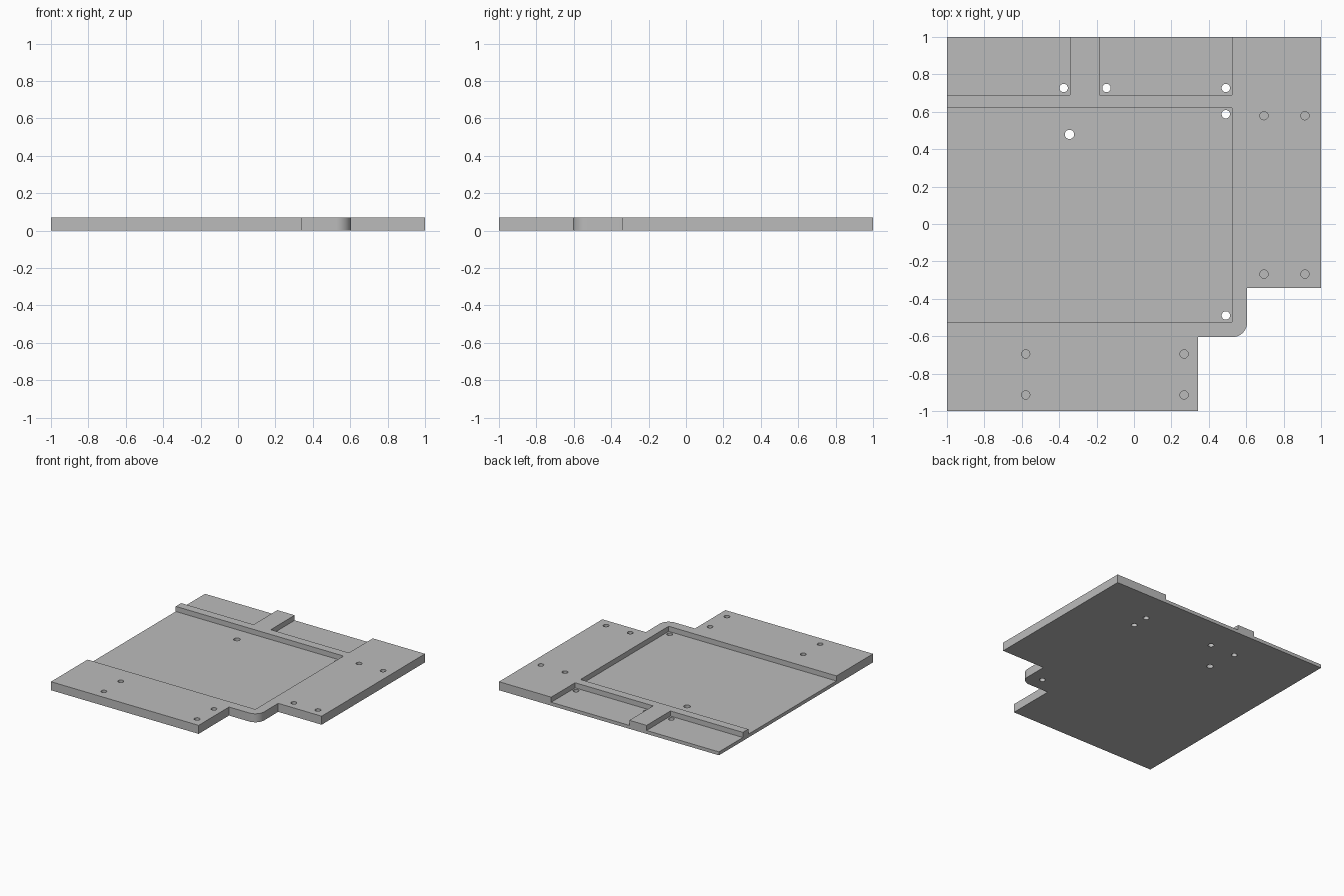
import bpy
import bmesh
from math import cos, sin, pi

cube = bpy.data.objects.get("Cube")
if cube:
    bpy.data.objects.remove(cube, do_unlink=True)

HEIGHT = 0.07
FLOOR = 0.028      # thickness left under the pockets
BLIND = 0.025      # bottom of the blind screw holes
ABOVE = 0.2        # cutters reach past the top

grey = bpy.data.materials.new("plain grey")
grey.use_nodes = True
colour = (0.5, 0.5, 0.5, 1)
grey.diffuse_color = colour
grey.node_tree.nodes["Principled BSDF"].inputs["Base Color"].default_value = colour


def add_prism(bm, outline, z0, z1):
    """Extrude a counter-clockwise outline from z0 up to z1."""
    low = [bm.verts.new((x, y, z0)) for x, y in outline]
    high = [bm.verts.new((x, y, z1)) for x, y in outline]
    bm.faces.new(low[::-1])
    bm.faces.new(high)
    n = len(outline)
    for i in range(n):
        j = (i + 1) % n
        bm.faces.new((low[i], low[j], high[j], high[i]))


def arc(cx, cy, r, start, end, steps):
    return [(cx + r * cos(start + (end - start) * i / steps),
             cy + r * sin(start + (end - start) * i / steps))
            for i in range(steps + 1)]


def make_object(name, prisms):
    bm = bmesh.new()
    for prism in prisms:
        add_prism(bm, *prism)
    mesh = bpy.data.meshes.new(name)
    bm.to_mesh(mesh)
    bm.free()
    mesh.materials.append(grey)
    obj = bpy.data.objects.new(name, mesh)
    bpy.context.collection.objects.link(obj)
    return obj


def rectangle(x0, x1, y0, y1):
    return [(x0, y0), (x1, y0), (x1, y1), (x0, y1)]


def hole(x, y, r, bottom):
    return arc(x, y, r, 0, 2 * pi, 32)[:-1], bottom, ABOVE


# Base plate with a stepped, rounded corner
corner = arc(0.525, -0.525, 0.08, -pi / 2, 0, 16)
outline = ([(-1, -1), (0.342, -1), (0.342, -0.605)] + corner
           + [(0.605, -0.342), (1, -0.342), (1, 1), (-1, 1)])
plate = make_object("base_plate", [(outline, 0, HEIGHT)])

# Pockets, open at the left and back edges
pockets = make_object("pocket_cutter", [
    (rectangle(-1.1, 0.525, -0.525, 0.62), FLOOR, ABOVE),
    (rectangle(-1.1, -0.342, 0.69, 1.1), FLOOR, ABOVE),
    (rectangle(-0.185, 0.525, 0.69, 1.1), FLOOR, ABOVE),
])

# Through holes in the pocket floors
through = [(-0.376, 0.727), (-0.147, 0.727), (0.491, 0.727),
           (0.491, 0.587), (0.491, -0.489)]
holes = [hole(x, y, 0.0225, -0.1) for x, y in through]
holes.append(hole(-0.345, 0.479, 0.025, -0.1))

# Blind screw holes, mirrored across the diagonal
for a in (0.695, 0.914):
    for b in (0.579, -0.268):
        holes.append(hole(a, b, 0.022, BLIND))
        holes.append(hole(-b, -a, 0.022, BLIND))
drills = make_object("hole_cutter", holes)

# Cut the plate, then drop the cutters
bpy.context.view_layer.objects.active = plate
plate.select_set(True)
for cutter in (pockets, drills):
    cutter.hide_render = True
    mod = plate.modifiers.new(cutter.name, "BOOLEAN")
    mod.operation = "DIFFERENCE"
    mod.solver = "EXACT"
    mod.object = cutter
    bpy.ops.object.modifier_apply(modifier=mod.name)
    bpy.data.objects.remove(cutter, do_unlink=True)

bpy.ops.object.shade_smooth_by_angle(angle=pi / 6)
